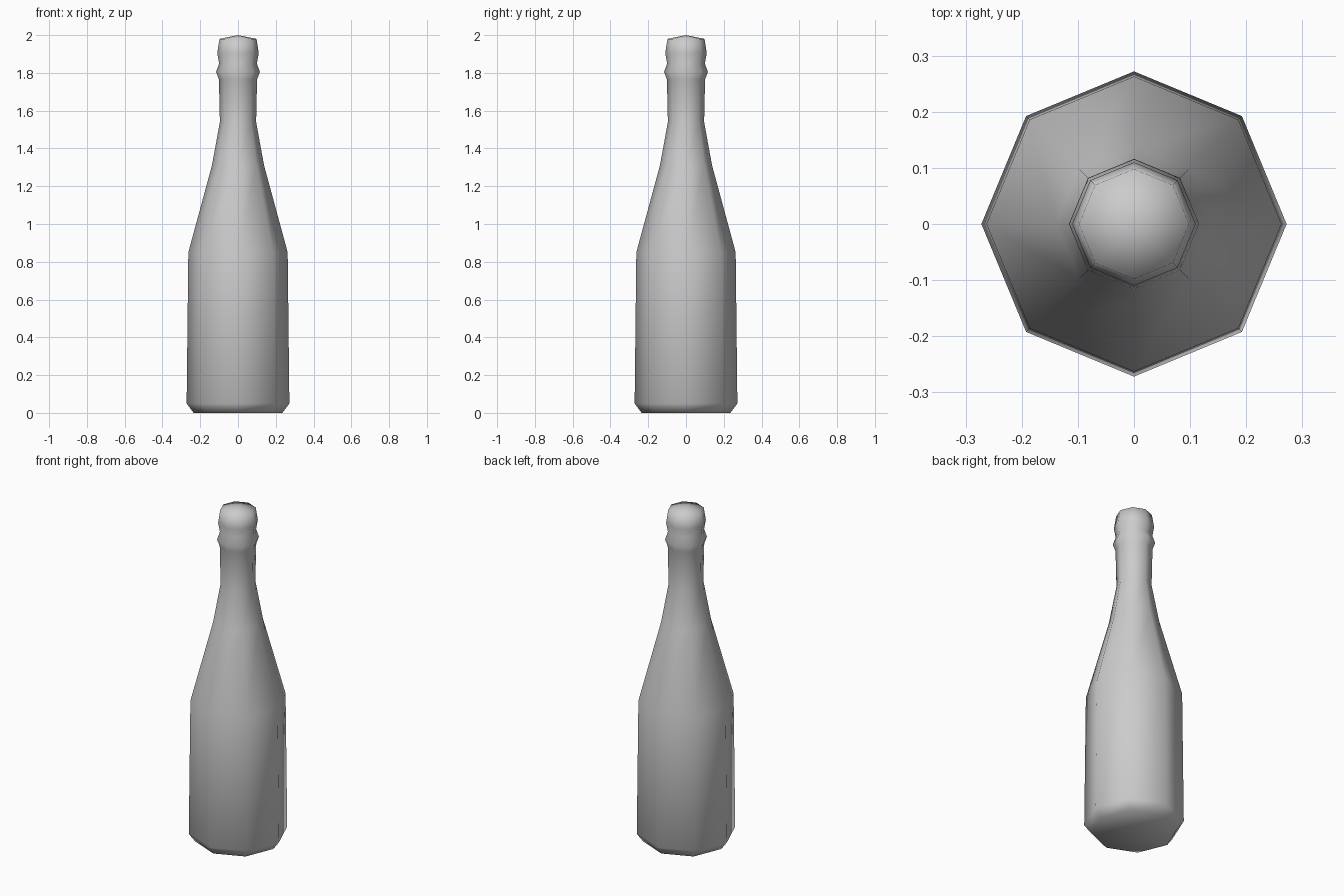
import bpy, bmesh, math

# Remove the default cube
cube = bpy.data.objects.get("Cube")
if cube:
    bpy.data.objects.remove(cube, do_unlink=True)

SIDES = 8

# Bottle outline as (radius, height), from base to lip
PROFILE = [
    (0.235, 0.0), (0.272, 0.05),             # bevelled base
    (0.263, 0.85),                           # straight body
    (0.138, 1.31), (0.096, 1.54),            # shoulder
    (0.101, 1.765),                          # neck
    (0.116, 1.805), (0.1, 1.85),             # collar ring
    (0.11, 1.905), (0.098, 1.98),            # rounded cap
]


def make_material(name, color):
    mat = bpy.data.materials.new(name)
    mat.use_nodes = True
    mat.diffuse_color = color
    mat.node_tree.nodes["Principled BSDF"].inputs["Base Color"].default_value = color
    return mat


def lathe(name, profile, top_z, mat):
    """Eight-sided turned form closed with a fan at each end."""
    bm = bmesh.new()
    rings = []
    for r, z in profile:
        angles = [math.tau * i / SIDES for i in range(SIDES)]
        rings.append([bm.verts.new((r * math.cos(a), r * math.sin(a), z)) for a in angles])
    base, tip = bm.verts.new((0, 0, 0)), bm.verts.new((0, 0, top_z))
    for i in range(SIDES):
        j = (i + 1) % SIDES
        for lo, hi in zip(rings, rings[1:]):
            bm.faces.new((lo[i], lo[j], hi[j], hi[i]))
        bm.faces.new((rings[0][j], rings[0][i], base))
        bm.faces.new((rings[-1][i], rings[-1][j], tip))
    for f in bm.faces:
        f.smooth = True
    mesh = bpy.data.meshes.new(name)
    bm.to_mesh(mesh)
    bm.free()
    mesh.materials.append(mat)
    obj = bpy.data.objects.new(name, mesh)
    bpy.context.collection.objects.link(obj)
    return obj


grey = make_material("light grey", (0.6, 0.6, 0.6, 1.0))
lathe("bottle", PROFILE, 2.0, grey)
